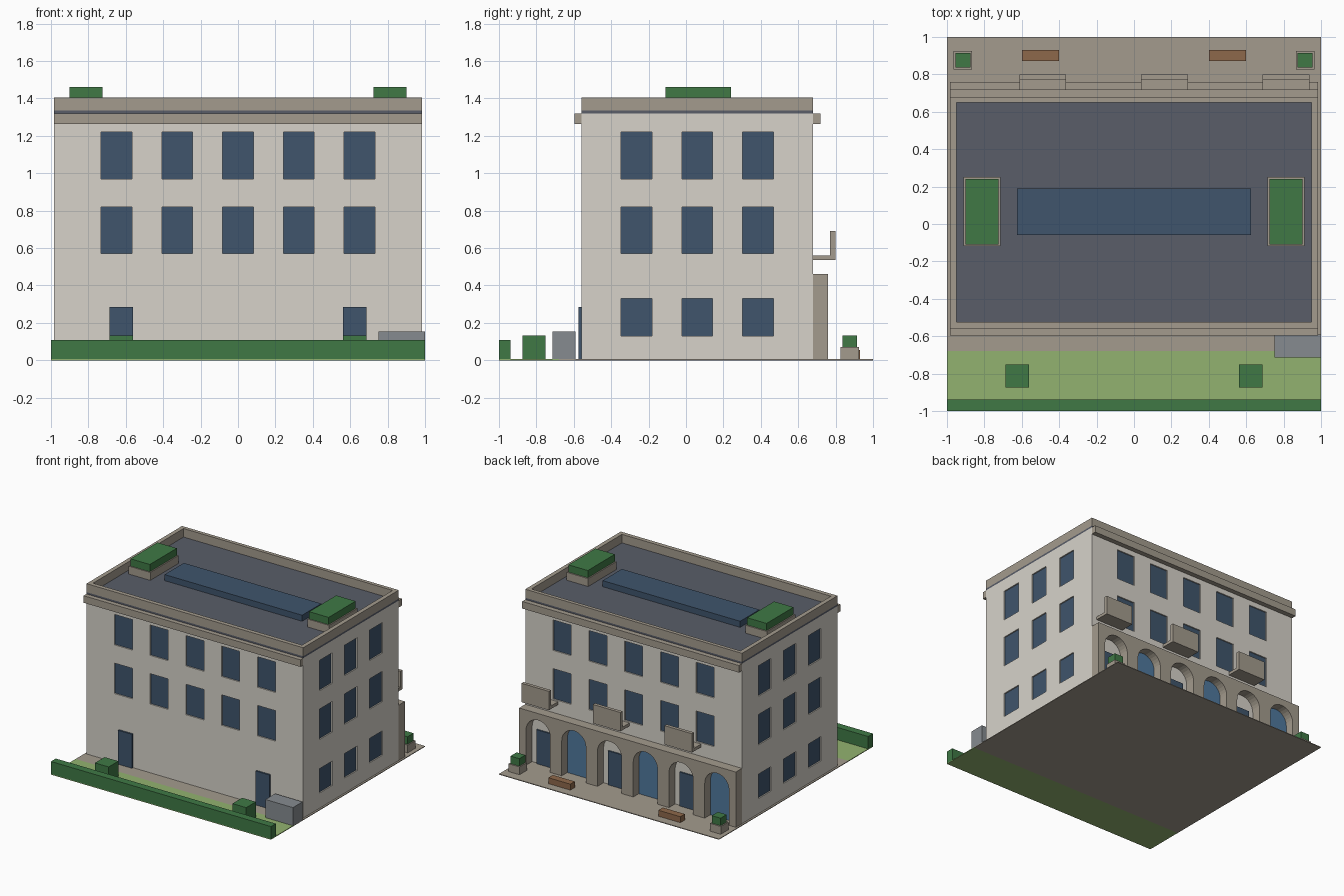
import bpy, bmesh
from math import pi, cos, sin

if "Cube" in bpy.data.objects:
    bpy.data.objects.remove(bpy.data.objects["Cube"])


def mat(name, r, g, b):
    m = bpy.data.materials.new(name)
    m.diffuse_color = (r, g, b, 1)
    m.use_nodes = True
    m.node_tree.nodes["Principled BSDF"].inputs["Base Color"].default_value = m.diffuse_color
    return m


WALL = mat("plaster", 0.68, 0.65, 0.59)
STONE = mat("stone", 0.37, 0.33, 0.27)
GLASS = mat("dark_glass", 0.05, 0.09, 0.15)
SHOP = mat("light_glass", 0.08, 0.19, 0.34)
ROOF = mat("roofing", 0.10, 0.11, 0.14)
GREEN = mat("foliage", 0.05, 0.19, 0.06)
LAWN = mat("grass", 0.29, 0.45, 0.16)
METAL = mat("metal", 0.24, 0.26, 0.28)
WOOD = mat("wood", 0.27, 0.14, 0.07)


def finish(name, bm, m):
    bmesh.ops.recalc_face_normals(bm, faces=bm.faces)
    me = bpy.data.meshes.new(name)
    bm.to_mesh(me)
    bm.free()
    if m:
        me.materials.append(m)
    ob = bpy.data.objects.new(name, me)
    bpy.context.collection.objects.link(ob)
    return ob


def boxes(name, m, *ranges):
    """One object from boxes given as (x0, x1, y0, y1, z0, z1)."""
    bm = bmesh.new()
    for x0, x1, y0, y1, z0, z1 in ranges:
        for v in bmesh.ops.create_cube(bm, size=1)["verts"]:
            v.co = (x1 if v.co.x > 0 else x0,
                    y1 if v.co.y > 0 else y0,
                    z1 if v.co.z > 0 else z0)
    return finish(name, bm, m)


def extrude_y(name, m, pts, y0, y1):
    """Extrude an x-z outline along y."""
    bm = bmesh.new()
    f = bm.faces.new([bm.verts.new((x, y0, z)) for x, z in pts])
    new = bmesh.ops.extrude_face_region(bm, geom=[f])["geom"]
    for v in new:
        if isinstance(v, bmesh.types.BMVert):
            v.co.y = y1
    return finish(name, bm, m)


def arch(cx, r, base, spring, n=14):
    arc = [(cx - r * cos(pi * i / n), spring + r * sin(pi * i / n)) for i in range(n + 1)]
    return [(cx - r, base)] + arc + [(cx + r, base)]


W, YF, YB, G = 0.985, -0.56, 0.68, 0.006

# ground
boxes("paving", STONE, (-1, 1, -0.68, 1, 0, G))
boxes("lawn", LAWN, (-1, 1, -1, -0.68, 0, G))

# windows: shallow recesses cut in the walls, with panes inside
cuts, panes = [], []
HW, FLOORS = 0.0825, [(0.57, 0.82), (0.97, 1.22)]
for z0, z1 in FLOORS:
    for i in range(-2, 3):
        x = i * 0.325
        for y, s in ((YF, 1), (YB, -1)):
            for store, a, b in ((cuts, -0.01, 0.02), (panes, 0.01, 0.03)):
                ys = sorted((y + s * a, y + s * b))
                store.append((x - HW, x + HW, *ys, z0, z1))
for z0, z1 in [(0.13, 0.33)] + FLOORS:
    for i in range(-1, 2):
        y = 0.06 + i * 0.325
        for x, s in ((-W, 1), (W, -1)):
            for store, a, b in ((cuts, -0.01, 0.02), (panes, 0.01, 0.03)):
                xs = sorted((x + s * a, x + s * b))
                store.append((*xs, y - HW, y + HW, z0, z1))
boxes("window_panes", GLASS, *panes)
cutter = boxes("window_cutter", None, *cuts)
cutter.hide_render = True
cutter.hide_viewport = True

# main block
body = boxes("building_walls", WALL, (-W, W, YF, YB, G, 1.32))
mod = body.modifiers.new("windows", "BOOLEAN")
mod.operation = "DIFFERENCE"
mod.solver = "EXACT"
mod.object = cutter

# roof slab, parapet and cornices
boxes("roof_slab", ROOF, (-W, W, YF, YB, 1.32, 1.335))
T = 0.035
boxes("parapet", STONE,
      (-W, W, YF, YF + T, 1.335, 1.405), (-W, W, YB - T + 0.005, YB, 1.335, 1.405),
      (-W, -W + T, YF + T, YB - T + 0.005, 1.335, 1.405),
      (W - T, W, YF + T, YB - T + 0.005, 1.335, 1.405))
boxes("front_cornice", STONE, (-W, W, -0.597, YF, 1.262, 1.32))
boxes("back_cornice", STONE, (-W, W, YB, 0.72, 1.262, 1.32))

# roof features
boxes("skylight", GLASS, (-0.625, 0.625, -0.06, 0.19, 1.335, 1.385))
for s, side in ((-1, "left"), (1, "right")):
    x = s * 0.8125
    boxes(side + "_roof_planter", STONE, (x - 0.098, x + 0.098, -0.118, 0.25, 1.335, 1.40))
    boxes(side + "_roof_shrub", GREEN, (x - 0.088, x + 0.088, -0.11, 0.24, 1.40, 1.46))

# arcade at the back, with alternating doors and arched glazing
centres = [-0.8125 + 0.325 * i for i in range(6)]
outline = [(-W, G)]
for c in centres:
    outline += arch(c, 0.11, G, 0.295)
outline += [(W, G), (W, 0.46), (-W, 0.46)]
extrude_y("arcade", STONE, outline, YB, 0.76)
for i, c in enumerate(centres):
    if i % 2 == 0:
        extrude_y("arched_glazing", SHOP, arch(c, 0.108, G, 0.295), YB, YB + 0.008)
    else:
        boxes("back_door", GLASS, (c - 0.0625, c + 0.0625, YB, YB + 0.012, G, 0.285))
        # balcony above the door
        boxes("balcony_slab", STONE, (c - 0.125, c + 0.125, YB, 0.77, 0.535, 0.56))
        boxes("balcony_parapet", STONE, (c - 0.125, c + 0.125, 0.77, 0.798, 0.535, 0.69))

# doors, shrubs, benches and planters in mirrored pairs
for s, side in ((-1, "left"), (1, "right")):
    x = s * 0.625
    boxes(side + "_front_door", GLASS, (x - 0.0625, x + 0.0625, YF - 0.014, YF, G, 0.285))
    boxes(side + "_shrub", GREEN, (x - 0.0625, x + 0.0625, -0.875, -0.75, G, 0.132))
    x = s * 0.5
    boxes(side + "_bench", WOOD, (x - 0.1, x + 0.1, 0.872, 0.93, G, 0.055))
    x = s * 0.915
    boxes(side + "_planter", STONE, (x - 0.049, x + 0.049, 0.826, 0.925, G, 0.07))
    boxes(side + "_planter_shrub", GREEN, (x - 0.04, x + 0.04, 0.836, 0.915, 0.07, 0.132))

# hedge and service unit at the front
boxes("hedge", GREEN, (-1, 1, -1, -0.937, G, 0.108))
boxes("service_unit", METAL, (0.75, 1, -0.715, -0.59, G, 0.155))
